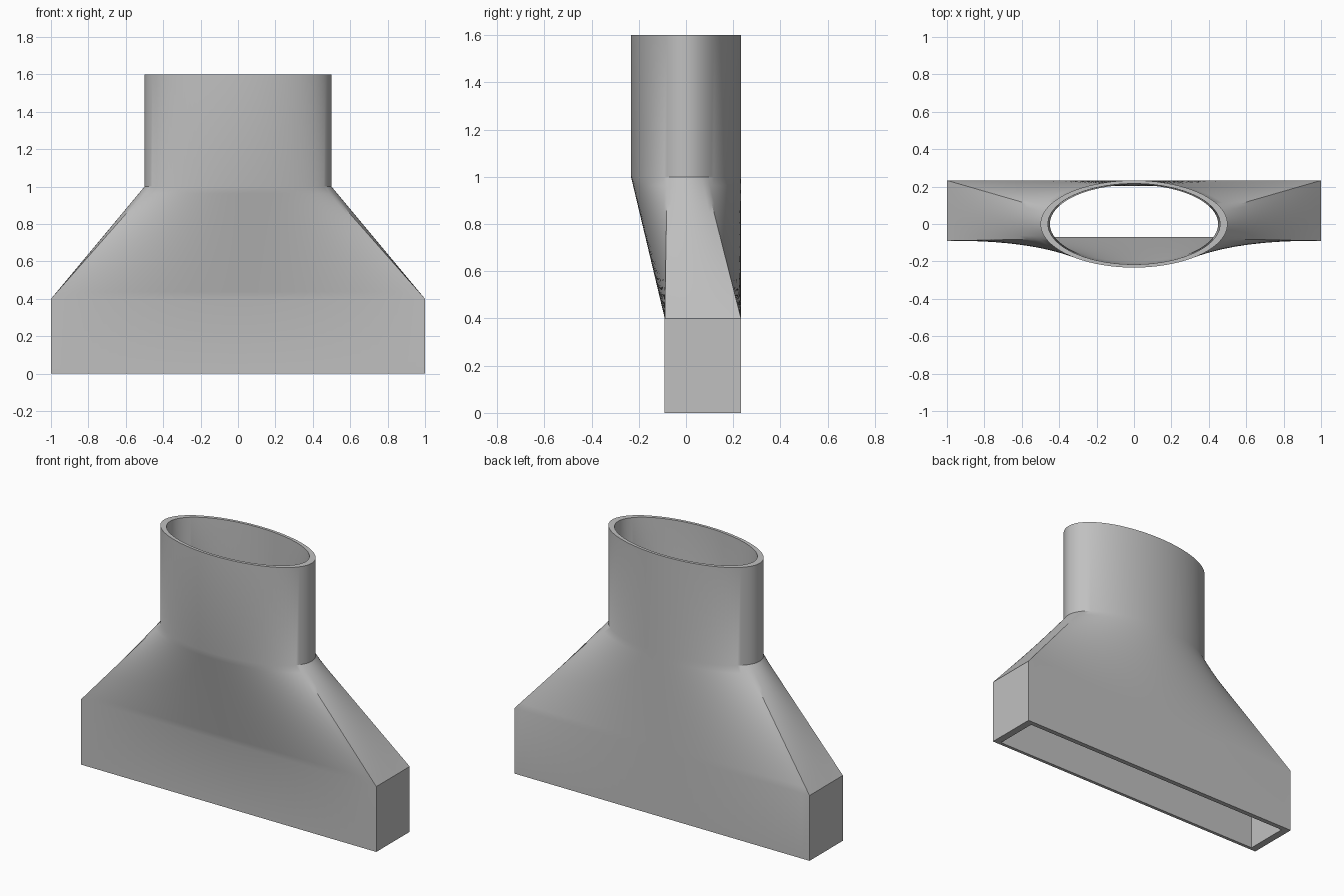
import bpy
import bmesh
import math

old = bpy.data.objects.get("Cube")
if old:
    bpy.data.objects.remove(old)

CORNER = math.radians(20)   # ellipse angle that meets a rectangle corner
LOFT_STEPS = 16

grey = bpy.data.materials.new("plain_grey")
grey.use_nodes = True
colour = (0.53, 0.53, 0.53, 1)
grey.diffuse_color = colour
grey.node_tree.nodes["Principled BSDF"].inputs["Base Color"].default_value = colour


def section(rect, ellipse, blend, z):
    """One ring between a rectangle (blend 0) and an ellipse (blend 1)."""
    half, front, back = rect
    rx, ry = ellipse
    corners = [(half, front), (half, back), (-half, back), (-half, front)]
    angles = [-CORNER, CORNER, math.pi - CORNER, math.pi + CORNER, 2 * math.pi - CORNER]
    ring = []
    for i, count in enumerate((10, 40, 10, 40)):
        (ax, ay), (bx, by) = corners[i], corners[(i + 1) % 4]
        for k in range(count):
            s = k / count
            t = angles[i] + (angles[i + 1] - angles[i]) * s
            x, y = ax + (bx - ax) * s, ay + (by - ay) * s
            ring.append((x + (rx * math.cos(t) - x) * blend,
                         y + (ry * math.sin(t) - y) * blend, z))
    return ring


def shell(rect, neck, rim):
    """Rings of one wall surface: base box, transition, oval tube."""
    rings = [section(rect, neck, 0, 0)]
    for i in range(LOFT_STEPS + 1):
        f = i / LOFT_STEPS
        rings.append(section(rect, neck, f, 0.4 + 0.6 * f))
    rings.append(section(rect, rim, 1, 1.6))
    return rings


# Outer surface going up, inner surface coming down, closed into one wall
outer = shell((1, -0.09, 0.233), (0.5, 0.233), (0.5, 0.233))
inner = shell((0.955, -0.07, 0.203), (0.45, 0.21), (0.46, 0.216))
rings = outer + inner[::-1]

bm = bmesh.new()
loops = [[bm.verts.new(p) for p in ring] for ring in rings]
for i, low in enumerate(loops):
    high = loops[(i + 1) % len(loops)]
    for k in range(len(low)):
        n = (k + 1) % len(low)
        bm.faces.new((low[k], low[n], high[n], high[k]))
bmesh.ops.recalc_face_normals(bm, faces=bm.faces)

mesh = bpy.data.meshes.new("duct_adapter")
bm.to_mesh(mesh)
bm.free()
mesh.materials.append(grey)
duct = bpy.data.objects.new("duct_adapter", mesh)
bpy.context.collection.objects.link(duct)

# Smooth surfaces with crisp rims and box corners
bpy.ops.object.select_all(action='DESELECT')
duct.select_set(True)
bpy.context.view_layer.objects.active = duct
bpy.ops.object.shade_smooth_by_angle(angle=math.radians(30))
